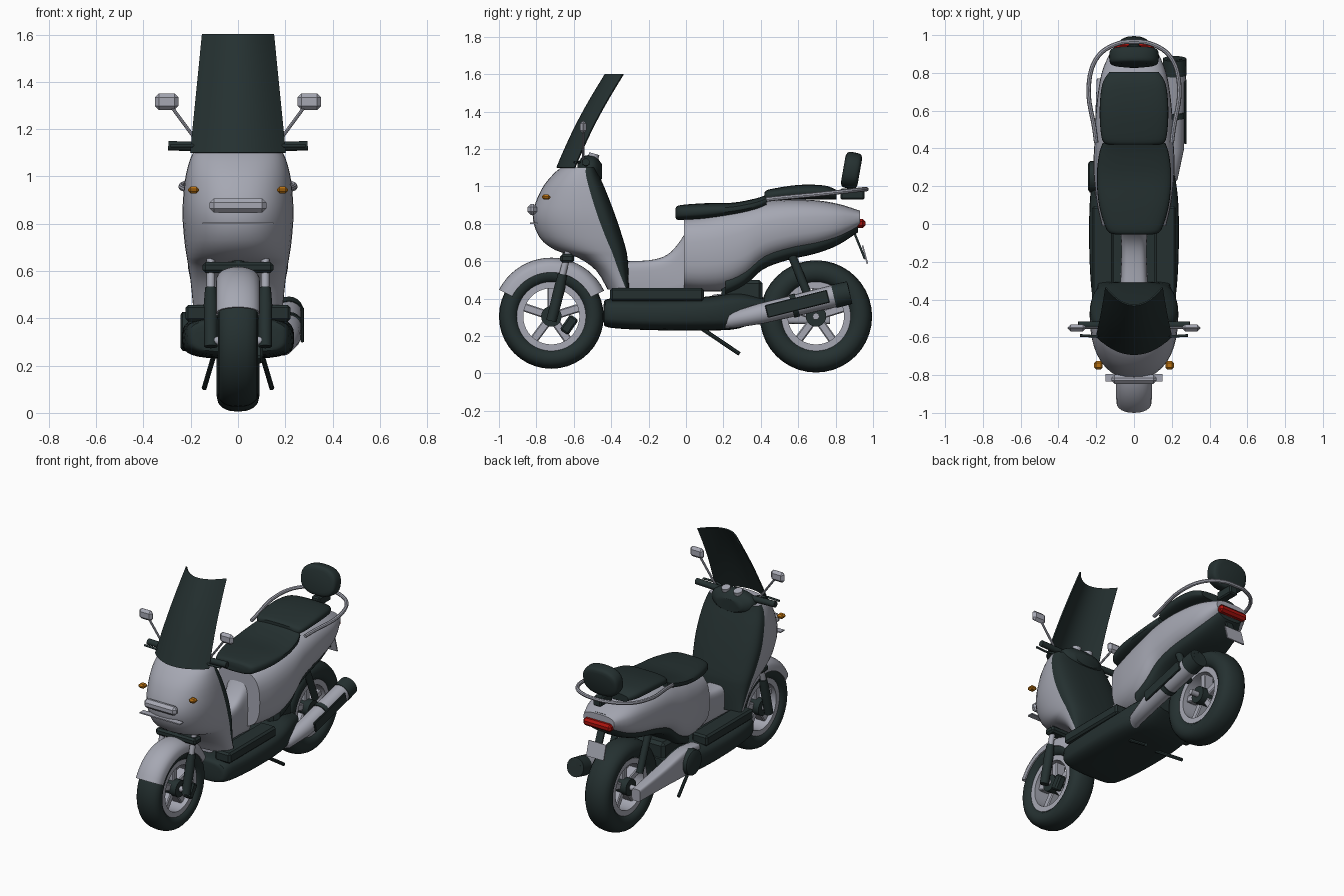
import bpy, bmesh
from math import sin, cos, pi, radians, copysign
from mathutils import Vector, Matrix

if "Cube" in bpy.data.objects:
    bpy.data.objects.remove(bpy.data.objects["Cube"])


def material(name, rgb):
    m = bpy.data.materials.new(name)
    m.use_nodes = True
    m.diffuse_color = (*rgb, 1)
    for node in m.node_tree.nodes:
        if node.type == 'BSDF_PRINCIPLED':
            node.inputs["Base Color"].default_value = (*rgb, 1)
    return m


GREY = material("silver_grey", (0.38, 0.39, 0.45))
DARK = material("dark_green_black", (0.018, 0.03, 0.03))
ORANGE = material("amber", (0.5, 0.17, 0.006))
RED = material("tail_red", (0.4, 0.006, 0.004))


def finish(name, bm, mats, angle=35):
    """Turn a bmesh into a smooth object with sharp creases."""
    bmesh.ops.recalc_face_normals(bm, faces=bm.faces)
    for f in bm.faces:
        f.smooth = True
    for e in bm.edges:
        e.smooth = len(e.link_faces) == 2 and e.calc_face_angle(0) < radians(angle)
    mesh = bpy.data.meshes.new(name)
    bm.to_mesh(mesh)
    bm.free()
    for m in (mats if isinstance(mats, tuple) else (mats,)):
        mesh.materials.append(m)
    ob = bpy.data.objects.new(name, mesh)
    bpy.context.collection.objects.link(ob)
    return ob


def loft(name, rings, mats, closed=False, rule=None):
    """Skin a list of rings; closed joins the last ring to the first."""
    bm = bmesh.new()
    vs = [[bm.verts.new(p) for p in r] for r in rings]
    n = len(vs[0])
    for i in range(len(vs) if closed else len(vs) - 1):
        a, b = vs[i], vs[(i + 1) % len(vs)]
        for j in range(n):
            k = (j + 1) % n
            f = bm.faces.new((a[j], a[k], b[k], b[j]))
            f.material_index = rule(j) if rule else 0
    if not closed:
        bm.faces.new(vs[0])
        bm.faces.new(vs[-1])
    return finish(name, bm, mats)


def sheet(name, func, nu, nv, mat, thick):
    """Thin curved panel from a function of u and v."""
    bm = bmesh.new()
    g = [[bm.verts.new(func(u / nu, v / nv)) for u in range(nu + 1)] for v in range(nv + 1)]
    for v in range(nv):
        for u in range(nu):
            bm.faces.new((g[v][u], g[v][u + 1], g[v + 1][u + 1], g[v + 1][u]))
    ob = finish(name, bm, mat)
    mod = ob.modifiers.new("thickness", 'SOLIDIFY')
    mod.thickness, mod.offset = thick, 0


def spline(rows, steps=4):
    """Smooth interpolation through rows of values."""
    out = []
    for i in range(len(rows) - 1):
        p = [rows[max(0, min(len(rows) - 1, i + d))] for d in (-1, 0, 1, 2)]
        for s in range(steps):
            t = s / steps
            out.append([b + t * (c - a) / 2 + t * t * (a - 2.5 * b + 2 * c - d / 2)
                        + t ** 3 * (1.5 * b - a / 2 - 1.5 * c + d / 2) for a, b, c, d in zip(*p)])
    return out + [list(rows[-1])]


def power(c, e):
    return copysign(abs(c) ** (2 / e), c)


def hull(name, rows, mat, e=2.6, xc=0, n=32):
    """Rounded body along y; rows are (y, half width, bottom, top)."""
    rings = []
    for y, w, lo, hi in spline(rows):
        rings.append([(xc + w * power(cos(2 * pi * j / n), e), y,
                       (lo + hi) / 2 + (hi - lo) / 2 * power(sin(2 * pi * j / n), e)) for j in range(n)])
    return loft(name, rings, mat)


def tube(name, pts, radii, mat, n=12):
    pts = [Vector(p) for p in pts]
    if not isinstance(radii, (list, tuple)):
        radii = [radii] * len(pts)
    rings = []
    for i, p in enumerate(pts):
        q = (pts[min(i + 1, len(pts) - 1)] - pts[max(i - 1, 0)]).to_track_quat('Z', 'Y')
        rings.append([p + q @ Vector((cos(2 * pi * j / n), sin(2 * pi * j / n), 0)) * radii[i] for j in range(n)])
    return loft(name, rings, mat)


def box(name, at, size, mat, bevel=0.01, tilt=0):
    bm = bmesh.new()
    bmesh.ops.create_cube(bm, size=1)
    bmesh.ops.scale(bm, vec=size, verts=bm.verts)
    if bevel:
        bmesh.ops.bevel(bm, geom=bm.edges[:], offset=bevel, segments=1, affect='EDGES')
    bm.transform(Matrix.Translation(at) @ Matrix.Rotation(radians(tilt), 4, 'X'))
    return finish(name, bm, mat)


def lathe(name, profile, y, z, mat, n=40):
    """Closed (x, radius) profile spun around the wheel axle."""
    rings = [[(x, y + r * cos(2 * pi * j / n), z + r * sin(2 * pi * j / n)) for j in range(n)] for x, r in profile]
    return loft(name, rings, mat, closed=True)


# Wheels: tyre, open rim, spokes and hub
AXLE = 0.305
for pos, y, radius, half in (("front", -0.72, 0.28, 0.085), ("rear", 0.695, 0.3, 0.09)):
    mid, dr = (radius + 0.17) / 2, (radius - 0.17) / 2
    lathe(pos + "_tyre", [(half * power(cos(pi * k / 8), 2.3), mid + dr * power(sin(pi * k / 8), 2.3))
                          for k in range(16)], y, AXLE, DARK)
    lathe(pos + "_rim", [(-0.065, 0.15), (-0.065, 0.185), (0.065, 0.185), (0.065, 0.15)], y, AXLE, GREY)
    tube(pos + "_hub", [(-0.075, y, AXLE), (0.075, y, AXLE)], 0.055, DARK, 20)
    tube(pos + "_axle", [(-0.13, y, AXLE), (0.13, y, AXLE)], 0.018, GREY)
    for k in range(5):
        a = 2 * pi * k / 5 + 0.3
        box(f"{pos}_spoke_{k + 1}", (0, y + 0.1 * cos(a), AXLE + 0.1 * sin(a)), (0.07, 0.13, 0.045),
            GREY, 0.006, 72 * k + 17.2)


# Front fender
def fender(u, v):
    s, a = (u - 0.5) * pi, radians(26 + 127 * v)
    r = 0.24 + 0.07 * cos(s) ** 0.7 if 0 < u < 1 else 0.235
    return (0.09 * sin(s), -0.72 + r * cos(a), AXLE + r * sin(a))


sheet("front_fender", fender, 12, 20, GREY, 0.008)

# Front fairing with the dark leg shield on its back
rows = [(0.45, -0.42, -0.32, -0.305, 0.19), (0.55, -0.48, -0.36, -0.307, 0.2), (0.62, -0.58, -0.385, -0.313, 0.21),
        (0.66, -0.70, -0.4, -0.32, 0.217), (0.73, -0.785, -0.43, -0.34, 0.227), (0.85, -0.82, -0.475, -0.38, 0.235),
        (0.98, -0.775, -0.515, -0.43, 0.225), (1.06, -0.715, -0.535, -0.465, 0.207), (1.1, -0.67, -0.535, -0.48, 0.19)]
rings = []
for z, front, edge, back, w in spline(rows, 3):
    ring = []
    for j in range(40):
        c, s = cos(pi * j / 20), sin(pi * j / 20)
        e = 2.3 if s > 0 else 3
        ring.append((w * power(c, e), edge + abs(power(s, e)) * ((front if s > 0 else back) - edge), z))
    rings.append(ring)
loft("front_fairing", rings, (GREY, DARK), rule=lambda j: int(j >= 20))
hull("handlebar_cowl", [(-0.58, 0.08, 1.06, 1.12), (-0.55, 0.15, 1.03, 1.16), (-0.49, 0.15, 1.02, 1.165),
                        (-0.45, 0.09, 1.04, 1.12)], DARK, 2.3)


# Curved windshield
def shield(u, v):
    s = 2 * u - 1
    return ((0.2 - 0.05 * v) * s, -0.69 + 0.26 * v - 0.015 * sin(pi * v) + 0.095 * s * s, 1.1 + 0.5 * v)


sheet("windshield", shield, 14, 8, DARK, 0.008)

# Front lamp and trim bar
box("headlight", (0, -0.822, 0.877), (0.24, 0.05, 0.06), GREY, 0.018)
box("front_trim_bar", (0, -0.815, 0.802), (0.3, 0.04, 0.008), GREY, 0)

# Fork bridge
box("fork_bridge", (0, -0.635, 0.615), (0.3, 0.075, 0.045), DARK, 0.012)
tube("steering_column", [(0, -0.64, 0.6), (0, -0.6, 0.75)], 0.03, DARK)

# Mirrored parts
for s, side in ((1, "left"), (-1, "right")):
    box(side + "_indicator", (s * 0.188, -0.748, 0.943), (0.045, 0.045, 0.028), ORANGE, 0.01)
    tube(side + "_handle_grip", [(s * 0.1, -0.535, 1.125), (s * 0.295, -0.535, 1.13)], 0.02, DARK)
    tube(side + "_brake_lever", [(s * 0.13, -0.57, 1.13), (s * 0.2, -0.595, 1.13), (s * 0.285, -0.59, 1.13)], 0.007, DARK)
    tube(side + "_mirror_stem", [(s * 0.16, -0.55, 1.13), (s * 0.285, -0.55, 1.3)], 0.007, GREY, 8)
    box(side + "_mirror", (s * 0.302, -0.55, 1.317), (0.1, 0.036, 0.07), GREY, 0.017)
    tube(side + "_gauge", [(s * 0.045, -0.5, 1.14), (s * 0.045, -0.49, 1.175)], 0.028, GREY, 16)
    tube(side + "_fork_tube", [(s * 0.115, -0.63, 0.65), (s * 0.115, -0.67, 0.49)], 0.018, GREY)
    tube(side + "_fork_leg", [(s * 0.115, -0.66, 0.53), (s * 0.115, -0.675, 0.46), (s * 0.115, -0.72, 0.28)],
         [0.024, 0.03, 0.028], DARK)
    box(side + "_footboard", (s * 0.165, -0.155, 0.422), (0.115, 0.5, 0.07), DARK, 0.012)
    tube(side + "_stand_leg", [(s * 0.1, 0.07, 0.25), (s * 0.143, 0.285, 0.105)], 0.011, DARK, 8)
    tube(side + "_rear_shock", [(s * 0.115, 0.55, 0.67), (s * 0.115, 0.66, 0.4)], 0.023, DARK)
box("brake_caliper", (0.08, -0.625, 0.26), (0.05, 0.055, 0.1), DARK, 0.01, -35)

# Belly, engine and centre spine
hull("belly_pan", [(-0.44, 0.17, 0.27, 0.37), (-0.41, 0.215, 0.245, 0.4), (-0.2, 0.235, 0.232, 0.4),
                   (0.1, 0.235, 0.23, 0.41), (0.28, 0.21, 0.24, 0.43), (0.42, 0.16, 0.3, 0.4)], DARK, 3.5)
box("engine_block", (0, 0.3, 0.42), (0.24, 0.22, 0.16), DARK, 0.02)
hull("centre_spine", [(-0.36, 0.075, 0.4, 0.6), (-0.2, 0.068, 0.4, 0.605), (-0.1, 0.068, 0.4, 0.635),
                      (-0.03, 0.075, 0.4, 0.71), (0.02, 0.09, 0.4, 0.8)], GREY, 4)

# Rear body and dark undertail
body = [(-0.01, 0.17, 0.45, 0.83), (0.1, 0.195, 0.438, 0.85), (0.22, 0.21, 0.445, 0.88), (0.32, 0.215, 0.495, 0.9),
        (0.42, 0.21, 0.585, 0.92), (0.55, 0.205, 0.635, 0.93), (0.7, 0.19, 0.67, 0.925), (0.82, 0.165, 0.715, 0.905),
        (0.93, 0.115, 0.785, 0.87)]
hull("rear_body", body, GREY, 2.8)
hull("undertail", [(y - 0.01, w * 0.8, lo - 0.03, lo + 0.09) for y, w, lo, hi in body[2:]], DARK, 3)
box("tail_light", (0, 0.935, 0.802), (0.21, 0.05, 0.05), RED, 0.015)
box("plate_bracket", (0, 0.925, 0.69), (0.05, 0.012, 0.17), DARK, 0, 22)
box("number_plate", (0, 0.957, 0.635), (0.13, 0.008, 0.1), GREY, 0, 15)

# Seats, backrest and grab rail
hull("front_seat", [(-0.055, 0.1, 0.83, 0.885), (-0.03, 0.145, 0.82, 0.9), (0.1, 0.185, 0.825, 0.91),
                    (0.25, 0.197, 0.845, 0.913), (0.37, 0.185, 0.87, 0.935), (0.43, 0.165, 0.895, 0.955)], DARK, 3)
hull("rear_seat", [(0.42, 0.135, 0.91, 0.97), (0.45, 0.17, 0.92, 0.985), (0.6, 0.182, 0.93, 1.008),
                   (0.74, 0.168, 0.93, 1.005), (0.805, 0.13, 0.93, 0.98)], DARK, 3)
rest = hull("backrest", [(-0.045, 0.1, -0.07, 0.07), (-0.03, 0.128, -0.095, 0.095), (0.03, 0.128, -0.095, 0.095),
                         (0.045, 0.1, -0.07, 0.07)], DARK, 2.5)
rest.data.transform(Matrix.Translation((0, 0.885, 1.085)) @ Matrix.Rotation(radians(-10), 4, 'X'))
rail = [(0.2, 0.43, 0.93), (0.212, 0.52, 0.94), (0.24, 0.68, 0.955), (0.225, 0.82, 0.97), (0.17, 0.91, 0.98),
        (0.08, 0.957, 0.985)]
rail += [(0, 0.965, 0.985)] + [(-x, y, z) for x, y, z in reversed(rail)]
tube("grab_rail", spline(rail), 0.012, GREY, 8)
box("backrest_mount", (0, 0.89, 0.96), (0.06, 0.13, 0.06), DARK, 0.008)

# Exhaust on the left
tube("exhaust_pipe", [(0.12, 0.15, 0.27), (0.19, 0.25, 0.285), (0.21, 0.4, 0.32), (0.215, 0.8, 0.415)],
     [0.025, 0.043, 0.055, 0.06], GREY, 20)
tube("exhaust_cap", [(0.215, 0.79, 0.412), (0.215, 0.875, 0.432), (0.215, 0.876, 0.433), (0.215, 0.86, 0.429)],
     [0.064, 0.062, 0.04, 0.038], DARK, 20)
box("exhaust_heat_shield", (0.272, 0.595, 0.372), (0.014, 0.34, 0.07), DARK, 0.004, 14)
tube("exhaust_strap", [(0.215, 0.565, 0.359), (0.215, 0.595, 0.366)], 0.063, DARK, 20)

# Transmission arm on the right
hull("transmission_arm", [(0.14, 0.04, 0.28, 0.42), (0.28, 0.045, 0.26, 0.43), (0.5, 0.042, 0.265, 0.39),
                          (0.77, 0.032, 0.265, 0.345)], GREY, 5, -0.165)
tube("transmission_cover", [(-0.19, 0.25, 0.345), (-0.235, 0.25, 0.345), (-0.243, 0.25, 0.345)],
     [0.085, 0.082, 0.07], DARK, 24)
